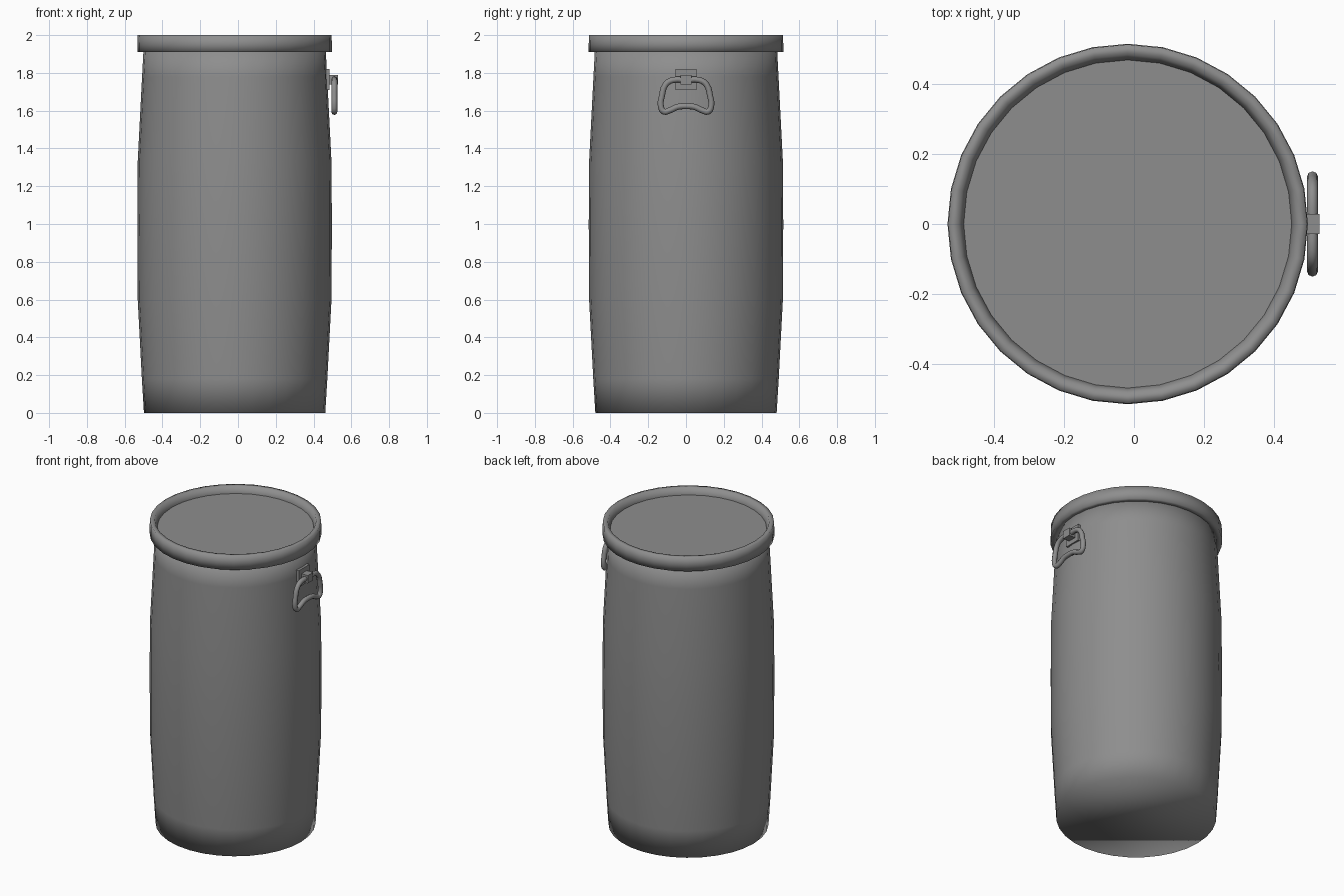
import bpy
import bmesh
import math

if "Cube" in bpy.data.objects:
    bpy.data.objects.remove(bpy.data.objects["Cube"])

CX = -0.018   # barrel axis, offset so the handle fits the centred bounds
SIDES = 32

grey = bpy.data.materials.new("plain grey")
grey.use_nodes = True
colour = (0.27, 0.27, 0.27, 1)
grey.diffuse_color = colour
grey.node_tree.nodes["Principled BSDF"].inputs["Base Color"].default_value = colour


def add_object(name, bm, smooth=True):
    bmesh.ops.recalc_face_normals(bm, faces=bm.faces)
    for f in bm.faces:
        f.smooth = smooth
    mesh = bpy.data.meshes.new(name)
    bm.to_mesh(mesh)
    bm.free()
    mesh.materials.append(grey)
    obj = bpy.data.objects.new(name, mesh)
    bpy.context.collection.objects.link(obj)
    return obj


def lathe(name, profile, ring=False, smooth=True):
    """Turn (radius, height) points; ring closes the profile, otherwise cap the ends."""
    bm = bmesh.new()
    loops = []
    for r, z in profile:
        angles = [2 * math.pi * i / SIDES for i in range(SIDES)]
        loops.append([bm.verts.new((CX + r * math.cos(a), r * math.sin(a), z)) for a in angles])
    pairs = list(zip(loops, loops[1:]))
    if ring:
        pairs.append((loops[-1], loops[0]))
    else:
        bm.faces.new(loops[0])
        bm.faces.new(loops[-1])
    for low, high in pairs:
        for i in range(SIDES):
            j = (i + 1) % SIDES
            bm.faces.new((low[i], low[j], high[j], high[i]))
    return add_object(name, bm, smooth)


def box(name, x, y, z):
    """Box from (min, max) ranges."""
    bm = bmesh.new()
    bmesh.ops.create_cube(bm, size=1)
    for v in bm.verts:
        v.co = [lo + (c + 0.5) * (hi - lo) for c, (lo, hi) in zip(v.co, (x, y, z))]
    return add_object(name, bm, smooth=False)


# Bulging body, softly shaded around its bottom edge
lathe("barrel_body", [(0.48, 0), (0.491, 0.18), (0.513, 0.6), (0.515, 1.0),
                      (0.513, 1.33), (0.49, 1.78), (0.482, 1.93)])

# Clamping rim and recessed lid
lathe("lid_rim", [(0.475, 1.91), (0.515, 1.91), (0.515, 1.955), (0.513, 2.0),
                  (0.484, 2.0), (0.468, 1.955)], ring=True)
lathe("lid_panel", [(0.472, 1.93), (0.472, 1.957)], smooth=False)

# Handle bracket: back plate and clip
box("handle_plate", (0.455, 0.484), (-0.055, 0.055), (1.71, 1.82))
box("handle_clip", (0.475, 0.53), (-0.028, 0.028), (1.738, 1.79))

# Bail handle: closed bent rod, mirrored across its middle
half = [(0.07, 1.762), (0.107, 1.74), (0.128, 1.675), (0.134, 1.63),
        (0.118, 1.595), (0.085, 1.602), (0.045, 1.62)]
path = [(0, 1.762)] + half + [(0, 1.624)] + [(-y, z) for y, z in reversed(half)]
curve = bpy.data.curves.new("handle_path", "CURVE")
curve.dimensions = "3D"
curve.bevel_depth = 0.016
curve.bevel_resolution = 2
curve.resolution_u = 3
spline = curve.splines.new("BEZIER")
spline.bezier_points.add(len(path) - 1)
for point, (y, z) in zip(spline.bezier_points, path):
    point.co = (0.51, y, z)
    point.handle_left_type = point.handle_right_type = "AUTO"
spline.use_cyclic_u = True
curve.materials.append(grey)
handle = bpy.data.objects.new("bail_handle", curve)
bpy.context.collection.objects.link(handle)
